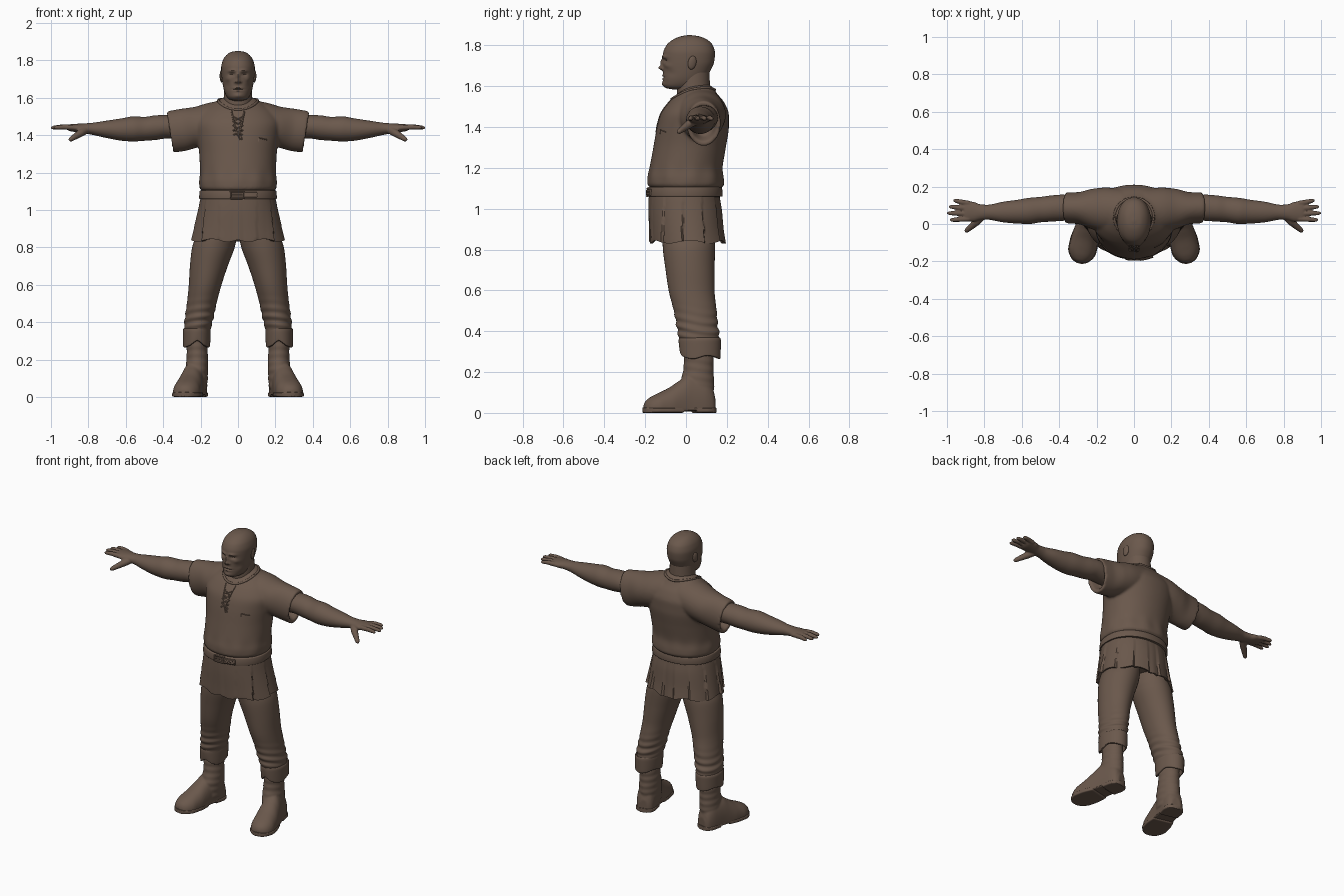
import bpy, bmesh, math
from mathutils import Vector, Matrix
from mathutils.bvhtree import BVHTree

if "Cube" in bpy.data.objects:
    bpy.data.objects.remove(bpy.data.objects["Cube"])

clay = bpy.data.materials.new("brown_clay")
clay.diffuse_color = (0.145, 0.098, 0.072, 1)
clay.use_nodes = True
clay.node_tree.nodes["Principled BSDF"].inputs["Base Color"].default_value = clay.diffuse_color


def skin(bm, rings, closed=False):
    """Bridge equal rings of points with quads and cap the ends."""
    vs = [[bm.verts.new(p) for p in r] for r in rings]
    n = len(vs[0])
    pairs = list(zip(vs, vs[1:])) + ([(vs[-1], vs[0])] if closed else [])
    for r, q in pairs:
        for i in range(n):
            j = (i + 1) % n
            bm.faces.new((r[i], r[j], q[j], q[i]))
    if not closed:
        bm.faces.new(vs[0])
        bm.faces.new(vs[-1])


def interpolate(rows, steps):
    """Smooth interpolation of stations without overshoot."""
    d = [[b - a for a, b in zip(r, q)] for r, q in zip(rows, rows[1:])]
    tan = [d[0]] + [[2 * a * b / (a + b) if a * b > 0 else 0 for a, b in zip(r, q)]
                    for r, q in zip(d, d[1:])] + [d[-1]]
    out = []
    for k in range(len(rows) - 1):
        for i in range(steps):
            t = i / steps
            h = (2*t**3 - 3*t*t + 1, t**3 - 2*t*t + t, 3*t*t - 2*t**3, t**3 - t*t)
            out.append([h[0]*p + h[1]*m + h[2]*q + h[3]*o for p, m, q, o in
                        zip(rows[k], tan[k], rows[k + 1], tan[k + 1])])
    return out + [rows[-1]]


def loft(bm, rows, axis="z", n=64, steps=6, e=1.0, warp=None):
    """Rows are (station, a_min, a_max, b_min, b_max) along the axis."""
    rings = []
    for s, a0, a1, b0, b1 in interpolate(rows, steps):
        ring = []
        for i in range(n):
            t = 2 * math.pi * i / n
            c, w = math.cos(t), math.sin(t)
            a = (a0 + a1) / 2 + (a1 - a0) / 2 * math.copysign(abs(c) ** e, c)
            b = (b0 + b1) / 2 + (b1 - b0) / 2 * math.copysign(abs(w) ** e, w)
            p = Vector({"z": (a, b, s), "x": (s, a, b), "y": (a, s, b)}[axis])
            ring.append(warp(p) if warp else p)
        rings.append(ring)
    skin(bm, rings)


def tube(bm, pts, radii, n=10, closed=False):
    pts = [Vector(p) for p in pts]
    if not isinstance(radii, (list, tuple)):
        radii = [radii] * len(pts)
    rings, m = [], len(pts)
    for i, p in enumerate(pts):
        q, r = (pts[(i + 1) % m], pts[i - 1]) if closed else (pts[min(i + 1, m - 1)], pts[max(i - 1, 0)])
        t = (q - r).normalized()
        u = t.cross(Vector((0.1, 1, 0.15))).normalized()
        v = t.cross(u)
        rings.append([p + radii[i] * (u * math.cos(k * 2 * math.pi / n) + v * math.sin(k * 2 * math.pi / n))
                      for k in range(n)])
    skin(bm, rings, closed)


def finish(name, bm, voxel=0, mirror=False, smooth=3):
    bmesh.ops.recalc_face_normals(bm, faces=bm.faces)
    me = bpy.data.meshes.new(name)
    bm.to_mesh(me)
    bm.free()
    me.materials.append(clay)
    ob = bpy.data.objects.new(name, me)
    bpy.context.collection.objects.link(ob)
    bpy.ops.object.select_all(action="DESELECT")
    ob.select_set(True)
    bpy.context.view_layer.objects.active = ob
    bpy.ops.object.shade_smooth_by_angle(angle=math.radians(40))
    if voxel:
        r = ob.modifiers.new("fuse", "REMESH")
        r.mode, r.voxel_size, r.use_smooth_shade = "VOXEL", voxel, True
        s = ob.modifiers.new("soften", "SMOOTH")
        s.factor, s.iterations = 0.5, smooth
    if mirror:
        ob.modifiers.new("mirror", "MIRROR").use_mirror_merge = False
    return ob


def surface(ob):
    bpy.context.view_layer.update()
    return BVHTree.FromObject(ob, bpy.context.evaluated_depsgraph_get())


def drape(tree, pts, steps=6):
    """Lay an x-z polyline onto the front of a surface."""
    out = []
    for (x0, z0), (x1, z1) in zip(pts, pts[1:]):
        for i in range(steps + 1):
            t = i / steps
            if out and i == 0:
                continue
            out.append(tree.ray_cast(Vector((x0 + (x1 - x0) * t, -1, z0 + (z1 - z0) * t)), Vector((0, 1, 0)))[0])
    return out


# Shirt: bloused torso fused with hollow sleeves
def shirt_folds(p):
    a = math.atan2(p.y, p.x)
    k = 1 + 0.012 * math.sin(11 * a) * math.exp(-((p.z - 1.16) / 0.05) ** 2)
    return Vector((p.x * k, p.y * k, p.z))

bm = bmesh.new()
loft(bm, [(z, -r, r, f, b) for z, f, b, r in [
    (1.095, -.165, .165, .185), (1.12, -.188, .188, .206), (1.15, -.187, .186, .207), (1.2, -.178, .18, .203),
    (1.3, -.16, .195, .207), (1.4, -.142, .21, .222), (1.46, -.125, .21, .23), (1.52, -.085, .187, .2),
    (1.56, -.045, .155, .15), (1.6, 0, .125, .08), (1.612, .03, .1, .04)]], n=96, warp=shirt_folds, e=.95)
for side in (1, -1):
    loft(bm, [(x, y - a, y + a, z - b, z + b) for x, y, z, a, b in [
        (.06, .07, 1.475, .12, .115), (.15, .075, 1.46, .12, .112), (.22, .08, 1.443, .108, .108),
        (.30, .085, 1.427, .085, .112), (.365, .087, 1.415, .082, .108),
        (.363, .087, 1.415, .066, .09), (.30, .087, 1.43, .05, .07)]], axis="x",
        warp=lambda p: Vector((side * (p.x + (p.z - 1.42) * 0.16 * min(1, p.x / .36)), p.y, p.z)))
shirt = finish("shirt", bm, voxel=.008, smooth=4)
front = surface(shirt)

# Collar, chest lacing and pocket stitch laid on the shirt
bm = bmesh.new()
ring = []
for i in range(48):
    t = i * math.pi / 24
    hit = front.ray_cast(Vector((.105 * math.cos(t), .035 + .105 * math.sin(t), 2)), Vector((0, 0, -1)))[0]
    ring.append(hit)
tube(bm, ring, .007, closed=True)
finish("collar", bm)
bm = bmesh.new()
zs = [1.5, 1.475, 1.45, 1.425, 1.4]
for s in (1, -1):
    tube(bm, drape(front, [(s * .026 * (-1) ** i, z) for i, z in enumerate(zs)]), .004, n=6)
    tube(bm, drape(front, [(s * .035, 1.53), (s * .02, 1.46), (0, 1.395)]), .004, n=6)
tube(bm, drape(front, [(.01, 1.4), (.022, 1.38), (.012, 1.375), (0, 1.4)]), .003, n=6)
finish("chest_lacing", bm)
bm = bmesh.new()
tube(bm, drape(front, [(.11, 1.365), (.11, 1.385), (.155, 1.375)]), .003, n=6)
finish("shirt_stitch", bm)


# Pleated skirt of the tunic, hollow below
def pleats(p):
    a = math.atan2(p.y, abs(p.x))
    f = max(0, (1.1 - p.z) / .27)
    w = .35 if a < -.75 else 1
    k = 1 + .07 * f * w * (((a + 1.5) * 2.1) % 1 - .55)
    hem = .008 * math.sin(7 * a + 1) * f * f
    return Vector((p.x * k, p.y * k, p.z + hem))

bm = bmesh.new()
loft(bm, [(z, -r, r, f, b) for z, r, f, b in [
    (1.13, .18, -.165, .155), (1.06, .2, -.182, .165), (1.0, .212, -.183, .175), (.9, .232, -.18, .183),
    (.837, .245, -.178, .192), (.838, .233, -.166, .18), (.9, .19, -.14, .15)]],
    n=160, e=.92, warp=pleats)
finish("tunic_skirt", bm)

# Belt with buckle and strap end
bm = bmesh.new()
loft(bm, [(z, -r, r, -r + .018, r - .028) for z, r in [
    (1.058, .19), (1.06, .206), (1.065, .208), (1.1, .205), (1.105, .202), (1.107, .18)]], e=.92, steps=2, n=96)
belt = finish("belt", bm)
around = surface(belt)
bm = bmesh.new()
tube(bm, drape(around, [(-.04, 1.063), (.03, 1.063), (.03, 1.099), (-.04, 1.099), (-.04, 1.065)]), .006, n=8)
tube(bm, drape(around, [(-.035, 1.081), (.032, 1.081)]), .004, n=8)
finish("belt_buckle", bm)
bm = bmesh.new()
for z in (1.072, 1.08, 1.088):
    tube(bm, drape(around, [(.03, z), (.1, z)]), .009, n=8)
finish("belt_strap_end", bm)


# Head: lofted skull with features pushed in and out of the face
FEATURES = [(.03, 1.744, .022, .008, -.009), (.034, 1.725, .015, .009, .012), (0, 1.715, .009, .018, -.012),
            (0, 1.689, .011, .011, -.022), (.014, 1.684, .007, .006, -.008), (0, 1.652, .024, .005, -.006),
            (0, 1.645, .026, .003, .006), (0, 1.636, .02, .005, -.004), (0, 1.612, .022, .011, -.006),
            (.055, 1.7, .014, .012, -.006), (.06, 1.665, .015, .018, .005)]

def face(p):
    if p.y < 0:
        p.y += sum(d * math.exp(-((abs(p.x) - x) / sx) ** 2 - ((p.z - z) / sz) ** 2)
                   for x, z, sx, sz, d in FEATURES) * min(1, -p.y / .05)
    return p

bm = bmesh.new()
loft(bm, [(z, -r, r, f, b) for z, f, b, r in [
    (1.583, -.06, 0, .02), (1.592, -.1, .05, .047), (1.61, -.112, .08, .063), (1.64, -.112, .1, .075),
    (1.68, -.112, .122, .083), (1.72, -.114, .138, .088), (1.76, -.112, .142, .09), (1.8, -.096, .131, .081),
    (1.83, -.06, .1, .06), (1.845, -.022, .06, .035), (1.85, .01, .025, .008)]], n=120, steps=8, e=.93, warp=face)
finish("head", bm)
bm = bmesh.new()
loft(bm, [(1.48, -.085, .085, -.04, .14), (1.58, -.077, .077, -.045, .118), (1.68, -.073, .073, -.04, .115)], n=48)
finish("neck", bm)
bm = bmesh.new()
place = Matrix.Translation((.088, .03, 1.715)) @ Matrix.Rotation(-.2, 4, "X") @ Matrix.Rotation(.25, 4, "Z")
bmesh.ops.create_icosphere(bm, subdivisions=3, radius=1, matrix=place @ Matrix.Diagonal((.009, .021, .034, 1)))
finish("ear", bm, mirror=True)

# Arm, palm and fingers fused together
bm = bmesh.new()
loft(bm, [(x, y - a, y + a, z - b, z + b) for x, y, z, a, b in [
    (.27, .085, 1.44, .06, .065), (.38, .087, 1.445, .07, .063), (.44, .083, 1.44, .07, .066),
    (.5, .077, 1.434, .068, .064), (.56, .07, 1.433, .07, .067), (.62, .066, 1.43, .064, .06),
    (.7, .064, 1.431, .055, .047), (.78, .063, 1.434, .04, .032), (.82, .063, 1.436, .042, .027),
    (.86, .066, 1.438, .053, .023), (.9, .068, 1.44, .054, .018), (.915, .068, 1.44, .045, .01)]], axis="x", n=48)
for y0, y1, tip in [(.11, .125, .965), (.083, .092, .99), (.055, .058, 1.0), (.027, .022, .985)]:
    k = tip - .88
    tube(bm, [(.88, y0, 1.441), (.88 + k * .5, (y0 + y1) / 2, 1.444), (.88 + k * .88, y1, 1.441), (tip, y1, 1.438)],
         [.0145, .0135, .011, .006], n=12)
tube(bm, [(.81, .045, 1.43), (.84, .012, 1.412), (.875, -.018, 1.39), (.895, -.035, 1.377), (.903, -.04, 1.372)],
     [.022, .021, .016, .013, .006], n=12)
finish("arm", bm, voxel=.005, mirror=True, smooth=2)


# Trouser leg with gathered folds above a turned-up cuff
def gathers(p):
    a = math.atan2(p.y - .055, p.x - .21)
    f = math.exp(-((p.z - .42) / .07) ** 2)
    k = 1 + .04 * f * math.sin(p.z * 140 + 2.5 * math.sin(a + .6))
    return Vector((.21 + (p.x - .21) * k, .055 + (p.y - .055) * k, p.z))

bm = bmesh.new()
loft(bm, [(.96, .005, .18, -.11, .12), (.85, .008, .228, -.115, .14), (.8, .018, .245, -.113, .142),
          (.7, .055, .257, -.1, .14), (.6, .088, .263, -.085, .14), (.5, .115, .273, -.06, .15),
          (.42, .132, .284, -.045, .157), (.38, .142, .288, -.038, .163), (.34, .15, .28, -.03, .155)],
     steps=10, warp=gathers)
finish("trouser_leg", bm, mirror=True)

def cuff_hem(p):
    a = math.atan2(p.y - .07, p.x - .22)
    lift = .022 * max(0, 1 - abs(a + 1.6) / .4) + .008 * math.sin(3 * a)
    return Vector((p.x, p.y, p.z + lift * max(0, min(1, (.35 - p.z) / .07))))

bm = bmesh.new()
loft(bm, [(.355, .16, .275, -.02, .155), (.368, .15, .288, -.033, .166), (.35, .146, .295, -.036, .171),
          (.275, .15, .294, -.03, .168), (.272, .157, .287, -.022, .16), (.32, .165, .275, -.012, .15)],
     warp=cuff_hem)
finish("trouser_cuff", bm, mirror=True)

# Boot: creased shaft fused with a foot turned outwards, on a flat sole
C, S = math.cos(math.radians(13)), math.sin(math.radians(13))

def turn(p):
    return Vector((.212 + p.y * S + p.x * C, .14 - p.y * C + p.x * S, max(p.z, .008)))

def creases(p):
    k = 1 + .02 * math.sin(p.z * 150 + 1.5 * math.sin(math.atan2(p.y - .06, p.x - .22)))
    return Vector((.22 + (p.x - .22) * k, .06 + (p.y - .06) * k, p.z))

bm = bmesh.new()
loft(bm, [(.34, .165, .275, -.01, .135), (.26, .164, .274, -.01, .135), (.2, .16, .276, -.015, .135),
          (.14, .16, .28, -.03, .138), (.05, .165, .275, -.03, .13)], steps=12, warp=creases)
loft(bm, [(s, -w, w, -.5 * h, h) for s, w, h in [
    (.0, .03, .08), (.015, .048, .13), (.06, .06, .18), (.13, .063, .185), (.18, .068, .155), (.23, .073, .122),
    (.28, .073, .098), (.32, .061, .078), (.345, .04, .058), (.355, .02, .04)]], axis="y", e=.9, warp=turn)
finish("boot", bm, voxel=.006, mirror=True)
bm = bmesh.new()
loft(bm, [(s, -w, w, b, .026) for s, w, b in [
    (-.003, .025, 0), (.012, .05, 0), (.05, .063, 0), (.1, .062, 0), (.105, .062, .01), (.16, .064, .01),
    (.175, .067, 0), (.24, .077, 0), (.29, .076, 0), (.33, .058, 0), (.352, .034, 0), (.36, .012, .004)]],
     axis="y", e=.35, warp=lambda p: turn(p) - Vector((0, 0, max(0, .008 - p.z))))
finish("boot_sole", bm, mirror=True)
